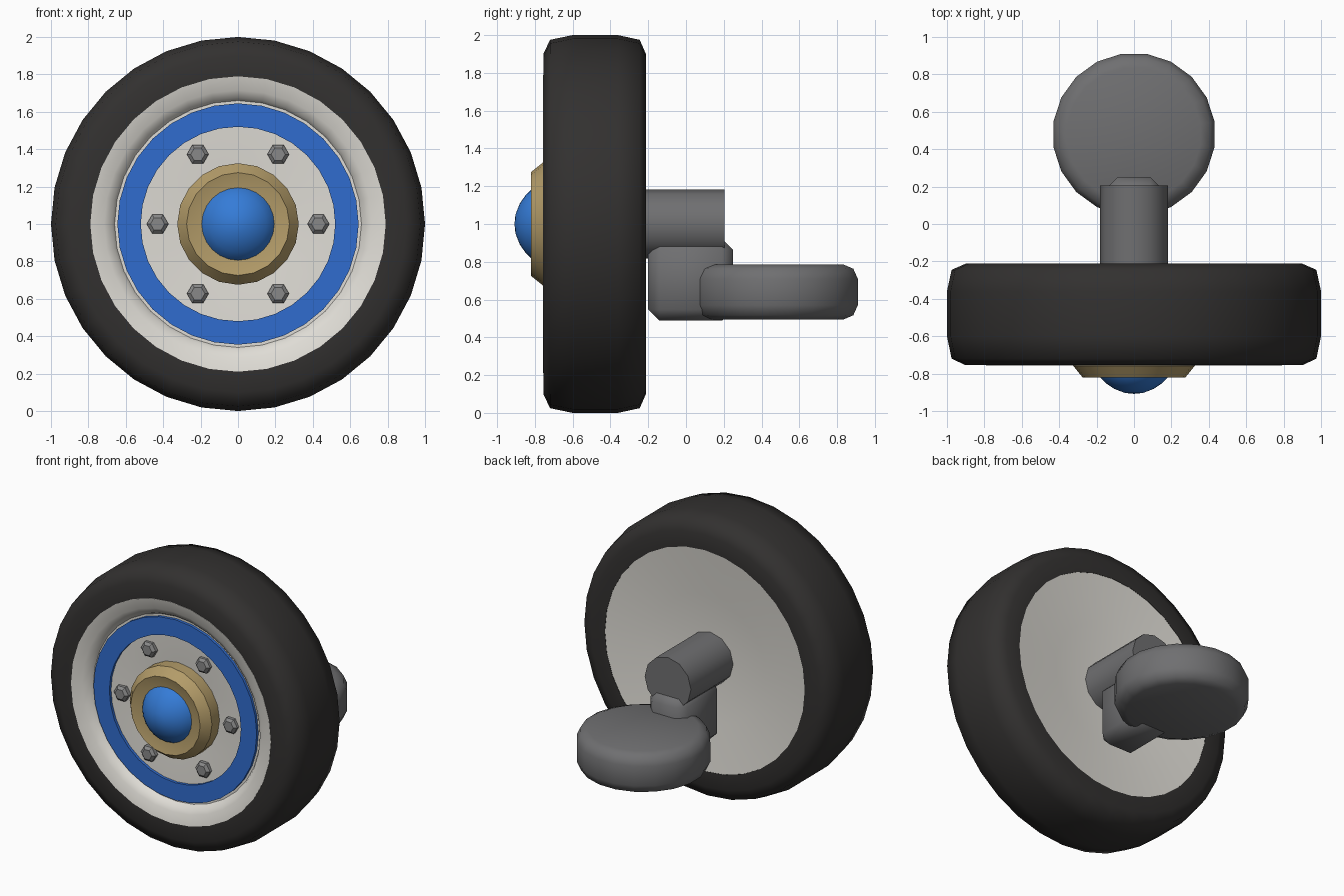
import bpy, bmesh
from math import sin, cos, pi, radians

if "Cube" in bpy.data.objects:
    bpy.data.objects.remove(bpy.data.objects["Cube"])


def material(name, rgb):
    m = bpy.data.materials.new(name)
    m.diffuse_color = (*rgb, 1)
    m.use_nodes = True
    m.node_tree.nodes["Principled BSDF"].inputs["Base Color"].default_value = m.diffuse_color
    return m


RUBBER = material("rubber", (0.032, 0.03, 0.029))
CREAM = material("cream_paint", (0.74, 0.72, 0.67))
BLUE = material("blue_paint", (0.03, 0.15, 0.62))
BRIGHT = material("bright_blue", (0.035, 0.2, 0.68))
BRASS = material("brass", (0.45, 0.33, 0.14))
STEEL = material("steel", (0.16, 0.16, 0.165))
BOLT = material("bolt_steel", (0.25, 0.25, 0.25))


def finish(name, bm, mat, angle):
    bmesh.ops.recalc_face_normals(bm, faces=bm.faces)
    me = bpy.data.meshes.new(name)
    bm.to_mesh(me)
    bm.free()
    me.materials.append(mat)
    ob = bpy.data.objects.new(name, me)
    bpy.context.collection.objects.link(ob)
    bpy.ops.object.select_all(action='DESELECT')
    ob.select_set(True)
    bpy.context.view_layer.objects.active = ob
    if angle:
        bpy.ops.object.shade_smooth_by_angle(angle=radians(angle))
    return ob


def wheel_axis(x, y, h):
    """Revolve about the wheel axle: profile height runs along y."""
    return (x, h, y + 1)


def lathe(name, profile, n, mat, angle=45, place=wheel_axis, closed=False, phase=0):
    """Revolve (radius, height) points; radius 0 becomes a single pole."""
    bm = bmesh.new()
    rings = []
    for r, h in profile:
        if r == 0:
            rings.append([bm.verts.new(place(0, 0, h))] * n)
        else:
            rings.append([bm.verts.new(place(r * cos(2 * pi * i / n + phase),
                                             r * sin(2 * pi * i / n + phase), h))
                          for i in range(n)])
    pairs = list(zip(rings, rings[1:]))
    if closed:
        pairs.append((rings[-1], rings[0]))
    for a, b in pairs:
        for i in range(n):
            j = (i + 1) % n
            bm.faces.new(list(dict.fromkeys((a[i], a[j], b[j], b[i]))))
    return finish(name, bm, mat, angle)


# Tyre
lathe("tyre", [(0.79, -0.755), (0.90, -0.755), (0.975, -0.72), (1.0, -0.60),
               (1.0, -0.36), (0.975, -0.245), (0.90, -0.212), (0.79, -0.212)],
      32, RUBBER, 60, closed=True)

# Wheel disc: rolled lip and dished centre in front, shallow dish behind
lathe("wheel_disc", [(0, -0.655), (0.30, -0.67), (0.52, -0.69), (0.66, -0.69),
                     (0.675, -0.715), (0.715, -0.74), (0.79, -0.757),
                     (0.79, -0.214), (0.45, -0.25), (0, -0.285)], 32, CREAM, 50)

# Raised painted ring
lathe("painted_ring", [(0.645, -0.67), (0.645, -0.71), (0.52, -0.71), (0.52, -0.67)],
      32, BLUE, 30)

# Hub collar with recessed centre, and domed cap
lathe("hub_collar", [(0.325, -0.65), (0.325, -0.758), (0.275, -0.82),
                     (0.20, -0.80), (0, -0.80)], 20, BRASS, 30)
lathe("hub_cap", [(0.20, -0.79), (0.182, -0.82), (0.152, -0.85),
                  (0.108, -0.88), (0.05, -0.903), (0, -0.908)], 24, BRIGHT, 60)

# Six hexagonal wheel bolts
for k in range(6):
    cx, cz = 0.43 * cos(k * pi / 3), 0.43 * sin(k * pi / 3)
    lathe(f"wheel_bolt_{k + 1}", [(0.058, -0.66), (0.058, -0.705), (0.038, -0.722), (0, -0.722)],
          6, BOLT, 0, place=lambda x, y, h: (x + cx, h, y + cz + 1))

# Axle stub
lathe("axle", [(0, -0.35), (0.183, -0.35), (0.183, 0.205), (0, 0.205)], 12, STEEL, 40)

# Bevelled post under the axle
bm = bmesh.new()
bmesh.ops.create_cube(bm, size=1)
for v in bm.verts:
    v.co = (v.co.x * 0.295, 0.025 + v.co.y * 0.45, 0.705 + v.co.z * 0.434)
bmesh.ops.bevel(bm, geom=bm.edges[:], offset=0.06, segments=1, affect='EDGES')
finish("post", bm, STEEL, 50)

# Rounded swivel pad behind the post
lathe("swivel_pad", [(0, 0.495), (0.36, 0.495), (0.412, 0.517), (0.436, 0.57),
                     (0.436, 0.71), (0.412, 0.763), (0.36, 0.785), (0, 0.785)],
      20, STEEL, 50, place=lambda x, y, h: (x, 0.479 + y, h), phase=pi / 20)
